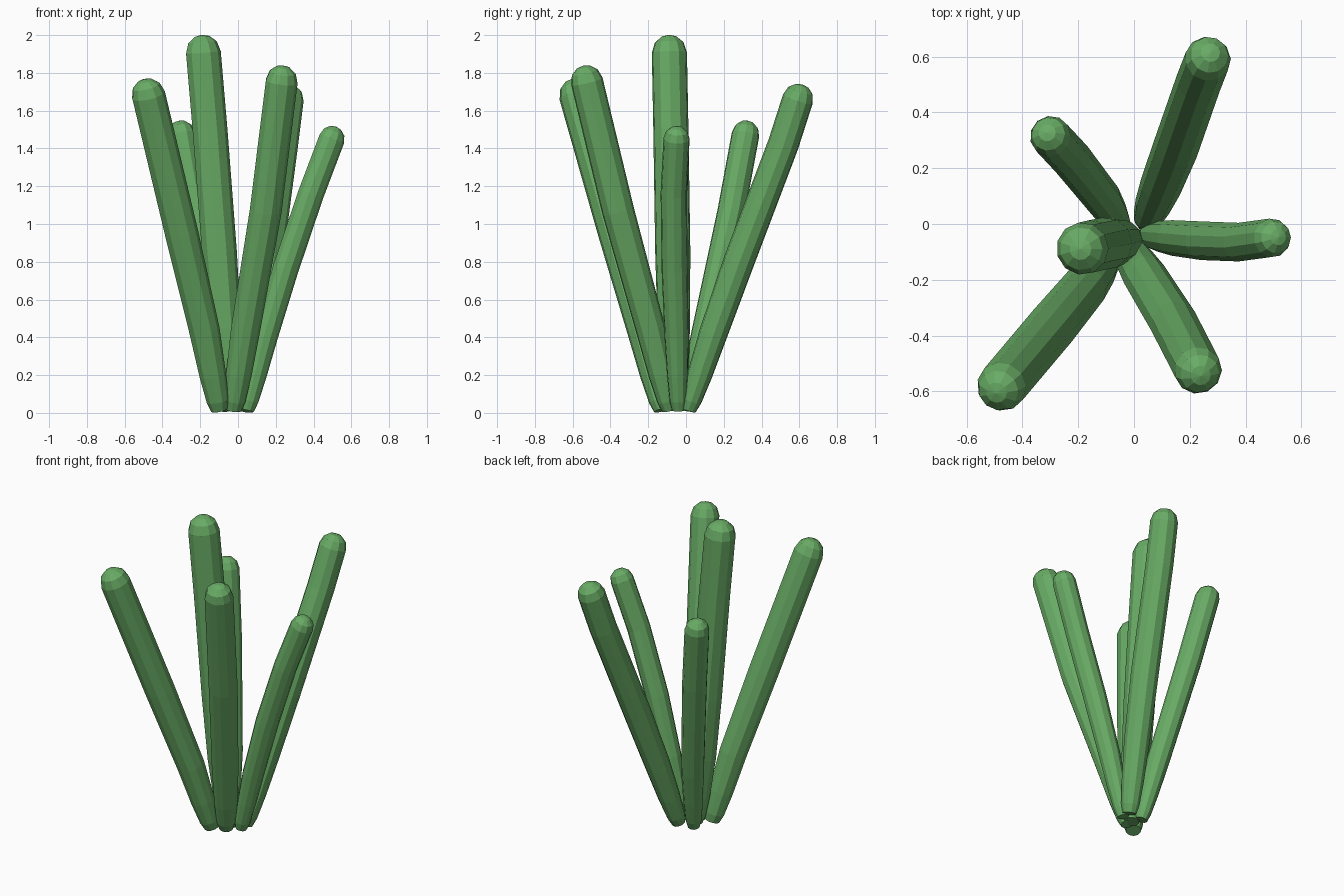
import bpy, bmesh, math
from mathutils import Vector

if "Cube" in bpy.data.objects:
    bpy.data.objects.remove(bpy.data.objects["Cube"])

SIDES = 11

green = bpy.data.materials.new("cactus_green")
green.diffuse_color = (0.14, 0.41, 0.13, 1)
green.use_nodes = True
green.node_tree.nodes["Principled BSDF"].inputs["Base Color"].default_value = green.diffuse_color

# name: (path of centres from base to middle of the rounded tip, full radius)
STEMS = {
    "front_left_stem": ([(-.10, -.125, .015), (-.18, -.23, .44), (-.30, -.375, .95), (-.475, -.583, 1.682)], .09),
    "tallest_stem": ([(-.025, -.055, .015), (-.07, -.065, .45), (-.10, -.07, .85), (-.15, -.08, 1.5), (-.185, -.088, 1.908)], .094),
    "back_right_stem": ([(.045, .012, .015), (.10, .145, .42), (.153, .28, .8), (.235, .515, 1.42), (.265, .592, 1.66)], .083),
    "back_left_stem": ([(-.055, .0, .015), (-.115, .095, .42), (-.23, .24, 1.07), (-.30, .315, 1.475)], .074),
    "front_right_stem": ([(-.025, -.085, .015), (.04, -.19, .45), (.145, -.36, 1.07), (.23, -.525, 1.755)], .086),
    "right_stem": ([(.05, -.04, .015), (.145, -.05, .4), (.25, -.06, .76), (.385, -.065, 1.16), (.495, -.05, 1.45)], .07),
}


def sample(path, z):
    """Centre of the stem at height z."""
    for a, b in zip(path, path[1:]):
        if z <= b.z:
            break
    return a.lerp(b, (z - a.z) / (b.z - a.z))


def build_stem(name, points, radius):
    path = [Vector(p) for p in points]
    # rings: narrow foot flaring to the full shaft
    base, top = path[0].z, path[-1].z
    rings = [(path[0], .50), (sample(path, base + .05), .66)]
    rings += [(sample(path, .2), .80), (path[1], .92)]
    rings += [(p, 1.0) for p in path[2:]]
    axis = (path[-1] - path[-2]).normalized()
    # rounded tip
    for deg in (35, 65):
        a = math.radians(deg)
        rings.append((path[-1] + axis * radius * math.sin(a), math.cos(a)))

    bm = bmesh.new()
    loops = []
    for i, (c, s) in enumerate(rings):
        t = (rings[min(i + 1, len(rings) - 1)][0] - rings[max(i - 1, 0)][0]).normalized()
        u = Vector((0, 1, 0)).cross(t).normalized()
        v = t.cross(u)
        loop = []
        for k in range(SIDES):
            a = 2 * math.pi * k / SIDES
            p = c + (u * math.cos(a) + v * math.sin(a)) * radius * s
            p.z = max(p.z, 0)
            loop.append(bm.verts.new(p))
        loops.append(loop)
    for lo, hi in zip(loops, loops[1:]):
        for k in range(SIDES):
            n = (k + 1) % SIDES
            bm.faces.new((lo[k], lo[n], hi[n], hi[k]))
    pole = bm.verts.new(path[-1] + axis * radius)
    for k in range(SIDES):
        bm.faces.new((loops[-1][k], loops[-1][(k + 1) % SIDES], pole))
    bm.faces.new(loops[0][::-1])
    bmesh.ops.recalc_face_normals(bm, faces=bm.faces)
    mesh = bpy.data.meshes.new(name)
    bm.to_mesh(mesh)
    bm.free()
    mesh.materials.append(green)
    bpy.context.collection.objects.link(bpy.data.objects.new(name, mesh))


for stem, (pts, r) in STEMS.items():
    build_stem(stem, pts, r)
